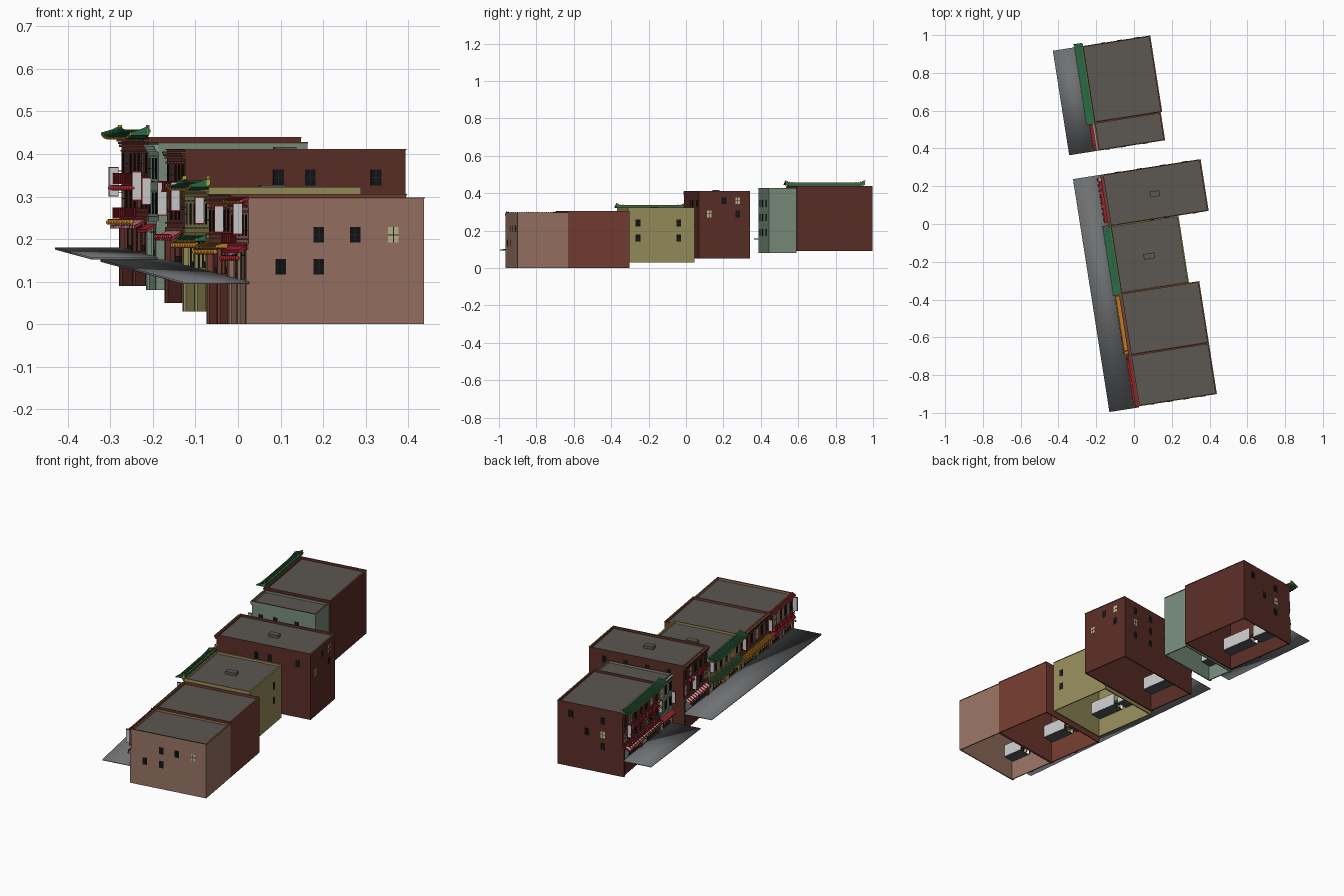
import bpy, bmesh, math
from mathutils import Matrix, Vector

if "Cube" in bpy.data.objects:
    bpy.data.objects.remove(bpy.data.objects["Cube"])

# Local frame: x = depth behind facade (street is negative), y = along the street
PLACE = Matrix.Translation((0.025, -0.965, 0)) @ Matrix.Rotation(math.radians(8.9), 4, 'Z')
parts, mats = {}, {}


def bm_of(name, color):
    if name not in parts:
        parts[name] = (bmesh.new(), color)
    return parts[name][0]


def loft(name, color, prof0, y0, prof1, y1):
    """Solid between two (x, z) profiles."""
    bm = bm_of(name, color)
    a = [bm.verts.new((x, y0, z)) for x, z in prof0]
    b = [bm.verts.new((x, y1, z)) for x, z in prof1]
    n = len(a)
    fs = [bm.faces.new(a), bm.faces.new(b[::-1])]
    fs += [bm.faces.new((a[i], b[i], b[(i + 1) % n], a[(i + 1) % n])) for i in range(n)]
    bmesh.ops.recalc_face_normals(bm, faces=fs)


def box(name, color, x0, x1, y0, y1, z0, z1):
    p = [(x0, z0), (x1, z0), (x1, z1), (x0, z1)]
    loft(name, color, p, y0, p, y1)


def ball(name, color, x, y, z, r):
    m = Matrix.Translation((x, y, z)) @ Matrix.Diagonal((1, 1, 1.15, 1))
    bmesh.ops.create_uvsphere(bm_of(name, color), u_segments=8, v_segments=5, radius=r, matrix=m)


def street_z(y):
    return 0.098 + 0.0415 * y


GLASS, FRAME, LIT, RED, GREEN, ORANGE, GOLD = '17191b', '2c2624', 'b9b58c', '9c2730', '2f6b48', 'c07a28', 'c9a040'
WHITE, ROOF = 'd0d2d0', '5c5852'


def window(axis, pos, out, c, z, lit=False, w=0.025, h=0.037):
    """Two-sash window on a wall: axis tells the wall's normal, out its sign."""
    def slab(name, col, a0, a1, d, z0, z1):
        lo, hi = sorted((pos, pos + out * d))
        if axis == 'x':
            box(name, col, lo, hi, a0, a1, z0, z1)
        else:
            box(name, col, a0, a1, lo, hi, z0, z1)
    g = ('window_lit', LIT) if lit else ('window_glass', GLASS)
    slab(*g, c - w / 2, c + w / 2, 0.001, z - h / 2, z + h / 2)
    slab('window_mullions', FRAME, c - 0.001, c + 0.001, 0.002, z - h / 2, z + h / 2)
    slab('window_mullions', FRAME, c - w / 2, c + w / 2, 0.002, z - 0.001, z + 0.001)


def eave(name, color, y0, y1, z, d, h, lift):
    """Tiled eave: sloped sheet, ribs and end tiles, corners turned up."""
    n = max(8, round((y1 - y0) / 0.012))
    up = lambda i: lift * abs(2 * i / n - 1) ** 6
    ys = [y0 + (y1 - y0) * i / n for i in range(n + 1)]
    prof = lambda k: [(0, z + k), (-d * .5, z + h * -.6 + k), (-d, z - h + k),
                      (-d, z - h - .004 + k), (0, z - h - .004 + k)]
    for i in range(n):
        loft(name + '_sheet', color, prof(up(i)), ys[i], prof(up(i + 1)), ys[i + 1])
    for i in range(n + 1):
        k = up(i)
        rib = [(0, z + k + .003), (-d * .5, z - h * .6 + k + .003), (-d - .002, z - h + k + .003),
               (-d - .002, z - h + k - .002), (0, z + k - .002)]
        loft(name + '_ribs', color, rib, ys[i] - .002, rib, ys[i] + .002)
        box('eave_tile_ends', GOLD, -d - .004, -d - .001, ys[i] - .0025, ys[i] + .0025, z - h + k - .004, z - h + k + .002)


def awning(y0, y1, z, d, h, cols):
    """Sloped cloth awning in stripes."""
    n = max(2, round((y1 - y0) / 0.012))
    p = [(0, z), (-d, z - h), (-d, z - h - .007), (-d + .002, z - h - .007), (0, z - .004)]
    for i in range(n):
        c = cols[i % len(cols)]
        loft('awning_' + c, c, p, y0 + (y1 - y0) * i / n, p, y0 + (y1 - y0) * (i + 1) / n)


def lanterns(y0, y1, z, x, step, color):
    n = max(1, round((y1 - y0) / step))
    for i in range(n + 1):
        ball('lanterns_' + color, color, x, y0 + (y1 - y0) * i / n, z, .0055)
    box('lantern_string', FRAME, x - .0006, x + .0006, y0, y1, z + .006, z + .0075)


def blade_sign(y, z0, z1):
    """Blank hanging sign at right angles to the facade."""
    box('sign_frames', RED, -.035, -.013, y - .003, y + .003, z0, z1)
    box('sign_panels', WHITE, -.034, -.014, y - .004, y + .004, z0 + .003, z1 - .003)
    for z in (z0 + .01, z1 - .01):
        box('sign_brackets', FRAME, -.014, 0, y - .001, y + .001, z - .001, z + .001)


def balcony(y0, y1, z, color):
    d, h = .026, .022
    box('balcony_slab', color, -d, 0, y0, y1, z - .004, z)
    box('balcony_rails', color, -d, -d + .002, y0, y1, z + h - .002, z + h)
    for y in (y0, y1):
        box('balcony_rails', color, -d, 0, y - .001, y + .001, z + h - .002, z + h)
    n = round((y1 - y0) / .01)
    for i in range(n + 1):
        y = y0 + (y1 - y0) * i / n
        box('balcony_rails', color, -d, -d + .0015, y - .0007, y + .0007, z, z + h)


def building(i, y0, y1, depth, base, top, col, bays, floors, cols, trim):
    w, t, r = f'walls_{i}', .006, top - .009
    fl = street_z((y0 + y1) / 2) + .003
    lintel = fl + .068
    # outer shell, open at the bottom
    box(w, col, 0, depth, y0, y0 + t, base, top)
    box(w, col, 0, depth, y1 - t, y1, base, top)
    box(w, col, depth - t, depth, y0, y1, base, top)
    box(w, col, 0, t, y0, y1, lintel, top)
    box(w, col, 0, t, y0, y1, base, fl)
    box('roofs', ROOF, t, depth - t, y0 + t, y1 - t, r - .003, r)
    # coping and cornice
    for a in ((-.003, depth + .002, y0, y0 + t), (-.003, depth + .002, y1 - t, y1),
              (depth - t, depth + .002, y0, y1), (-.003, t, y0, y1)):
        box(f'coping_{i}', '6b4634' if i != 3 else '857a48', *a, top, top + .003)
    for k, d in enumerate((.006, .009, .012)):
        box(f'cornice_{i}', trim, -d, 0, y0, y1, top - .02 + k * .006, top - .015 + k * .006)
    box(f'fascia_{i}', trim, -.005, 0, y0, y1, lintel, lintel + .014)
    # shop bays: piers, floor, back wall, glazing bars
    bw = (y1 - y0) / bays
    for b in range(bays + 1):
        y = min(max(y0 + b * bw, y0 + .007), y1 - .007)
        box(f'piers_{i}', col, -.006, t, y - .007, y + .007, base, lintel)
    for b in range(bays):
        a, e = y0 + b * bw + .012, y0 + (b + 1) * bw - .012
        box('shop_floor', '55585a', 0, .07, a, e, fl - .002, fl)
        box('shop_back_wall', WHITE, .07, .072, a, e, fl, lintel)
        box('shop_bulkhead', FRAME, .002, .006, a, a + (e - a) * .62, fl, fl + .014)
        for s in (0, .3, .62, 1):
            y = a + (e - a) * s
            box('shop_mullions', FRAME, .001, .005, y - .0015, y + .0015, fl, lintel)
        box('shop_mullions', FRAME, .001, .005, a, e, lintel - .014, lintel - .011)
        box('shop_counter', '3f8f86' if b else '8c8c3c', .04, .055, a + .05, a + .06, fl, fl + .03)
    # upper facade windows with sills and heads
    fh = (top - .02 - lintel - .012) / floors
    for f in range(floors):
        z = lintel + .014 + fh * (f + .5)
        for c in range(cols):
            y = y0 + (y1 - y0) * (c + .5) / cols
            window('x', -.001, -1, y, z, (c + f + i) % 4 == 0, .024, min(.05, fh * .62))
            box(f'sills_{i}', trim, -.006, 0, y - .016, y + .016, z - fh * .36 - .003, z - fh * .36)
            box(f'sills_{i}', trim, -.005, 0, y - .016, y + .016, z + fh * .34, z + fh * .34 + .004)


# The six buildings, going uphill
building(1, 0, .274, .417, 0, .295, '967262', 2, 1, 5, '7a3030')
building(2, .274, .605, .417, 0, .303, '743f34', 2, 1, 6, '6b4634')
building(3, .605, .965, .362, .03, .32, '958b5c', 2, 1, 6, '7d7448')
building(4, .965, 1.242, .524, .05, .409, '5b312b', 1, 2, 5, '6e4038')
building(5, 1.37, 1.52, .354, .08, .425, '768b7b', 1, 2, 3, '8a9d8d')
building(6, 1.52, 1.93, .362, .09, .437, '5b312b', 2, 2, 7, '6e3a30')

# Roof hatches
box('roof_hatches', ROOF, .148, .208, .762, .792, .31, .327)
box('roof_hatches', ROOF, .232, .284, 1.083, 1.113, .399, .416)

# Side and back wall windows
for x, z, lit in ((.253, .21, 0), (.167, .21, 0), (.344, .21, 1), (.076, .135, 0), (.167, .135, 0)):
    window('y', 0, -1, x, z, lit)
for x in (.222, .298, .454):
    window('y', .965, -1, x, .345)
for z in (.345, .27, .19):
    for x in (.05, .13, .25):
        window('y', 1.37, -1, x, z)
for x in (.08, .2, .32, .44):
    for z in (.36, .29, .215):
        window('y', 1.242, 1, x, z, x == .44 and z == .29)
for x, z, lit in ((.29, .38, 0), (.11, .375, 0), (.11, .3, 1), (.11, .235, 0), (.2, .3, 0)):
    window('y', 1.93, 1, x, z, lit)
for y in (.66, .88):
    for z in (.24, .16):
        window('x', .362, 1, y, z)
for y, z, lit in ((1.02, .29, 1), (1.1, .36, 0), (1.175, .36, 1), (1.175, .29, 0)):
    window('x', .524, 1, y, z, lit)

# Tiled eaves, upturned finials
eave('green_eave_middle', GREEN, .6, .97, .334, .042, .016, .008)
eave('green_eave_top', GREEN, 1.515, 1.945, .454, .042, .016, .010)
eave('orange_shop_eave', ORANGE, .285, .6, .192, .03, .012, .003)
eave('green_shop_eave', GREEN, .615, .95, .208, .026, .012, .003)
eave('red_cornice_eave', RED, .005, .27, .297, .016, .009, .002)
for y, z in ((.602, .336), (.968, .336), (1.518, .456), (1.942, .456)):
    box('eave_finials', GOLD, -.006, .002, y - .003, y + .003, z - .01, z + .012)
box('eave_ridge', '4d6b3a', -.005, .004, .6, .97, .33, .338)
box('eave_ridge', '4d6b3a', -.005, .004, 1.515, 1.945, .45, .458)

# Cloth awnings
awning(.01, .265, .186, .022, .012, [RED])
awning(.985, 1.225, .222, .03, .018, [RED, WHITE])
awning(1.38, 1.51, .238, .028, .016, [RED])
awning(1.54, 1.915, .248, .03, .016, [RED, WHITE])

# Balconies, lantern strings, hanging signs
balcony(1.55, 1.9, .252, RED)
balcony(1.55, 1.9, .333, '6e2a2a')
balcony(1.0, 1.2, .315, '3a2422')
balcony(.03, .25, .192, RED)
for a in ((.29, .6, .17, -.034, .022, ORANGE), (.62, .95, .185, -.032, .025, ORANGE),
          (.02, .26, .155, -.024, .03, RED), (1.55, 1.9, .24, -.036, .025, ORANGE),
          (1.55, 1.9, .32, -.032, .04, RED), (1.0, 1.22, .205, -.03, .03, RED)):
    lanterns(*a)
for a in ((.015, .21, .285), (.3, .215, .28), (.595, .235, .30), (.96, .265, .335),
          (1.16, .255, .335), (1.4, .28, .345), (1.55, .29, .36), (1.9, .30, .37)):
    blade_sign(*a)

# Sloping pavement with smooth shading
for y0, y1 in ((-.006, 1.242), (1.37, 1.93)):
    pr = lambda y: [(-.158, street_z(y) - .003), (0, street_z(y) - .003), (0, street_z(y) + .002), (-.158, street_z(y) + .002)]
    loft('pavement', '6e7072', pr(y0), y0, pr(y1), y1)

# Turn every collected part into an object
lin = lambda s: (int(s, 16) / 255) ** 2.2
for name, (bm, c) in parts.items():
    bm.transform(PLACE)
    me = bpy.data.meshes.new(name)
    for f in bm.faces:
        f.smooth = name == 'pavement' or name.startswith('lanterns')
    bm.to_mesh(me)
    bm.free()
    if c not in mats:
        mats[c] = bpy.data.materials.new('paint_' + c)
        mats[c].diffuse_color = (lin(c[:2]), lin(c[2:4]), lin(c[4:]), 1)
    me.materials.append(mats[c])
    bpy.context.collection.objects.link(bpy.data.objects.new(name, me))

for m in bpy.data.materials:
    if m.users and not m.is_grease_pencil:
        m.use_nodes = True
        m.node_tree.nodes["Principled BSDF"].inputs["Base Color"].default_value = m.diffuse_color
